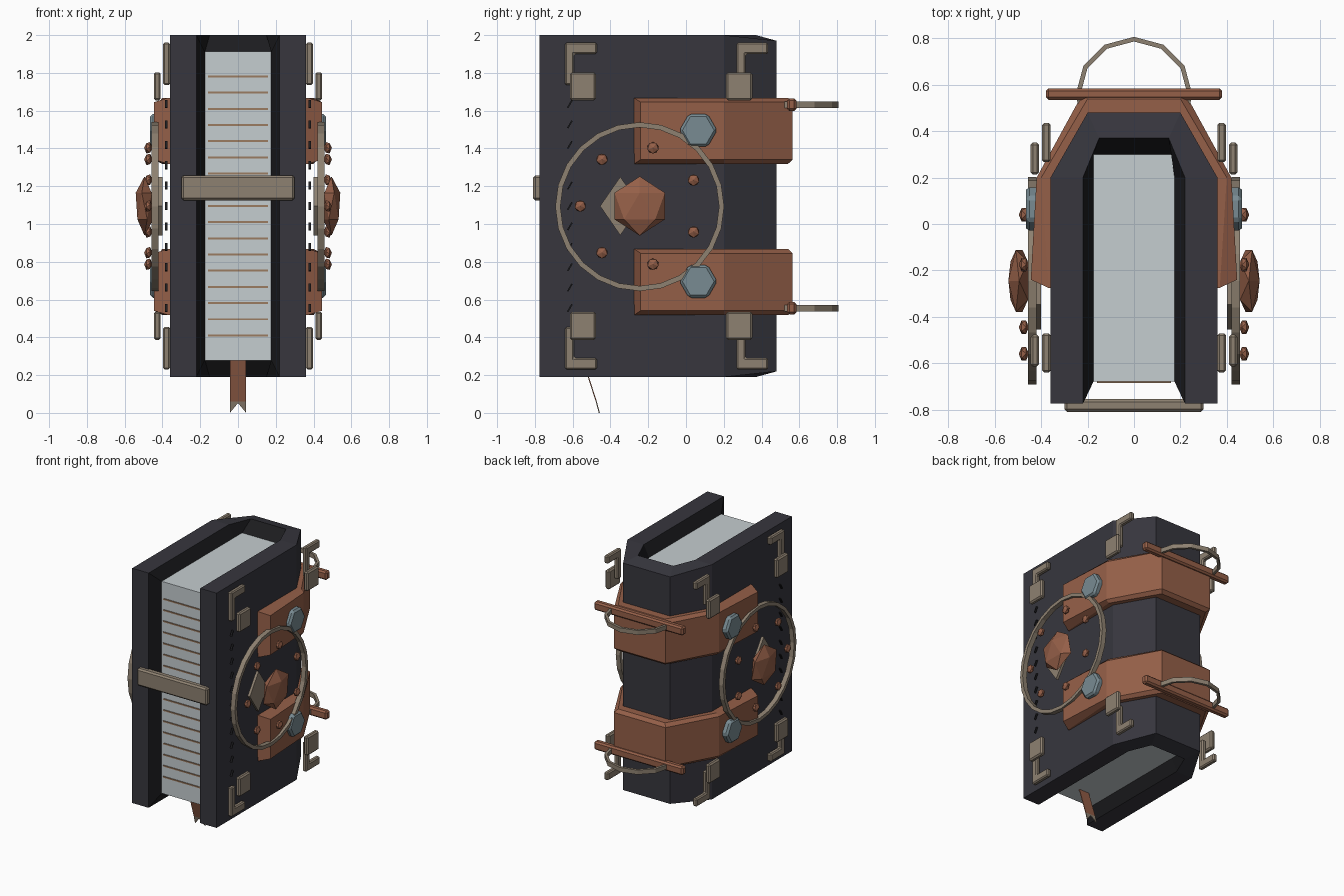
import bpy, bmesh, math
from mathutils import Matrix, Vector

if "Cube" in bpy.data.objects:
    bpy.data.objects.remove(bpy.data.objects["Cube"])


def material(name, rgb):
    m = bpy.data.materials.new(name)
    m.diffuse_color = (*rgb, 1)
    m.use_nodes = True
    m.node_tree.nodes["Principled BSDF"].inputs["Base Color"].default_value = m.diffuse_color
    return m


COVER = material("charcoal_leather", (0.038, 0.037, 0.048))
DARK = material("black_lining", (0.012, 0.012, 0.014))
BROWN = material("brown_leather", (0.30, 0.115, 0.065))
TAN = material("aged_brass", (0.27, 0.22, 0.165))
PAPER = material("pale_paper", (0.56, 0.61, 0.63))
STEEL = material("blue_steel", (0.19, 0.26, 0.29))
LINE = material("page_line", (0.33, 0.20, 0.12))
MID = 1.095  # height of the book's middle


def finish(bm, name, mats, mirror=False, bevel=0):
    if not isinstance(mats, list):
        mats = [mats]
    bmesh.ops.recalc_face_normals(bm, faces=bm.faces[:])
    me = bpy.data.meshes.new(name)
    bm.to_mesh(me)
    bm.free()
    for m in mats:
        me.materials.append(m)
    ob = bpy.data.objects.new(name, me)
    bpy.context.collection.objects.link(ob)
    if bevel:
        b = ob.modifiers.new("bevel", 'BEVEL')
        b.width, b.segments = bevel, 1
    if mirror:
        ob.modifiers.new("mirror", 'MIRROR')
    return ob


def add_box(bm, x, y, z):
    size = [b - a for a, b in (x, y, z)]
    mid = [(a + b) / 2 for a, b in (x, y, z)]
    bmesh.ops.create_cube(bm, size=1, matrix=Matrix.Translation(mid) @ Matrix.Diagonal((*size, 1)))


def boxes(name, mat, items, mirror=False, bevel=0):
    bm = bmesh.new()
    for it in items:
        add_box(bm, *it)
    return finish(bm, name, mat, mirror, bevel)


def prism(name, mat, pts, vec, mirror=False, bevel=0):
    bm = bmesh.new()
    f = bm.faces.new([bm.verts.new(p) for p in pts])
    r = bmesh.ops.extrude_face_region(bm, geom=[f])
    bmesh.ops.translate(bm, verts=[v for v in r["geom"] if isinstance(v, bmesh.types.BMVert)], vec=vec)
    return finish(bm, name, mat, mirror, bevel)


def flat_ring(name, mat, n, r_in, r_out, thick, matrix, mirror=False):
    """Square-section hoop around local z."""
    bm = bmesh.new()
    loops = []
    for r, h in ((r_in, 0), (r_out, 0), (r_out, thick), (r_in, thick)):
        loops.append([bm.verts.new(matrix @ Vector((r * math.cos(math.tau * i / n),
                                                    r * math.sin(math.tau * i / n), h)))
                      for i in range(n)])
    for k in range(4):
        a, b = loops[k], loops[(k + 1) % 4]
        for i in range(n):
            j = (i + 1) % n
            bm.faces.new((a[i], a[j], b[j], b[i]))
    return finish(bm, name, mat, mirror)


def both_sides(half):
    """Complete a half outline, running from -x to +x."""
    return [(-x, *r) for x, *r in half] + half[::-1]


# Cover: U-shaped shell whose inner rim slopes down to the page block
outer = both_sides([(0.36, -0.775, 0), (0.36, 0.2, 0), (0.2, 0.48, 0.03)])
rim = both_sides([(0.22, -0.775, 0), (0.22, 0.2, 0), (0.15, 0.37, 0)])
groove = both_sides([(0.175, -0.68, 0.088), (0.175, 0.2, 0.088), (0.175, 0.3, 0.088)])
bm = bmesh.new()
rings = [[[bm.verts.new((x, y, (2 - d) if top else 0.19 + d)) for x, y, d in pts]
          for pts in (outer, rim, groove)] for top in (1, 0)]
(oT, rT, gT), (oB, rB, gB) = rings
for a, b, mi in ((oT, rT, 0), (oB, rB, 0), (rT, gT, 1), (rB, gB, 1), (oT, oB, 0)):
    for i in range(5):
        bm.faces.new((a[i], a[i + 1], b[i + 1], b[i])).material_index = mi
for i in (0, 5):
    bm.faces.new((oT[i], rT[i], rB[i], oB[i]))
    bm.faces.new((rT[i], gT[i], gB[i], rB[i])).material_index = 1
finish(bm, "cover", [COVER, DARK])

# Page block and the lines across its front edge
boxes("pages", PAPER, [((-0.175, 0.175), (-0.68, 0.3), (0.278, 1.912))])
boxes("page_lines", LINE, [((-0.16, 0.16), (-0.686, -0.679), (z - 0.005, z + 0.005))
                           for z in [0.41 + 0.0857 * i for i in range(17)]])

# Front clasp bar
boxes("clasp", TAN, [((-0.3, 0.3), (-0.81, -0.755), (1.125, 1.258))], bevel=0.012)

# Bookmark ribbon with a forked, pale end
bm = bmesh.new()
rows = []
for off in (0, 0.006):
    rows.append([[bm.verts.new((x, y + off, z)) for x, y, z in row] for row in (
        [(-0.043, -0.55, 0.285), (0, -0.55, 0.285), (0.043, -0.55, 0.285)],
        [(-0.043, -0.478, 0.06), (0, -0.478, 0.06), (0.043, -0.478, 0.06)],
        [(-0.043, -0.462, 0.0), (0, -0.476, 0.052), (0.043, -0.462, 0.0)])])
for grid in rows:
    for k in range(2):
        for i in range(2):
            f = bm.faces.new((grid[k][i], grid[k][i + 1], grid[k + 1][i + 1], grid[k + 1][i]))
            f.material_index = k
bmesh.ops.bridge_loops(bm, edges=[e for e in bm.edges if e.is_boundary])
finish(bm, "bookmark", [BROWN, TAN])

# Straps round the spine, each with a bar and a hoop
strap_in = both_sides([(0.355, -0.275), (0.355, 0.2), (0.2, 0.475)])
strap_low = both_sides([(0.37, -0.275), (0.4, 0.2), (0.2, 0.54)])
strap_out = both_sides([(0.445, -0.24), (0.42, 0.2), (0.22, 0.565)])
for label, zc, zr in (("upper", 1.493, 1.632), ("lower", 0.693, 0.555)):
    bm = bmesh.new()
    loops = [[bm.verts.new((x, y, zc + h)) for x, y in pts] for pts, h in
             ((strap_in, 0.175), (strap_low, 0.175), (strap_out, 0.152),
              (strap_out, -0.152), (strap_low, -0.175), (strap_in, -0.175))]
    for k in range(6):
        a, b = loops[k], loops[(k + 1) % 6]
        for i in range(5):
            bm.faces.new((a[i], a[i + 1], b[i + 1], b[i]))
    for i in (0, 5):
        bm.faces.new([lp[i] for lp in loops])
    finish(bm, label + "_strap", BROWN)
    boxes(label + "_bar", BROWN, [((-0.38, 0.38), (0.535, 0.585), (zr - 0.033, zr + 0.033))], bevel=0.012)
    flat_ring(label + "_hoop", TAN, 12, 0.232, 0.252, 0.034,
              Matrix.Translation((0, 0.555, zr - 0.017)))

    # Hexagonal bolts on the strap sides
    bm = bmesh.new()
    bmesh.ops.create_cone(bm, cap_ends=True, segments=6, radius1=0.1, radius2=0.1, depth=0.06,
                          matrix=Matrix.Translation((0.435, 0.065, zc + 0.003))
                          @ Matrix.Rotation(math.pi / 2, 4, 'Y'))
    finish(bm, label + "_bolts", STEEL, True, 0.014)

# Large hoop on each side
flat_ring("side_hoop", TAN, 24, 0.42, 0.447, 0.037,
          Matrix.Translation((0.421, -0.245, 1.092)) @ Matrix.Rotation(math.pi / 2, 4, 'Y'), True)

# Diamond plate behind the gem
prism("diamond_plate", TAN, [(0.4, -0.455, 1.095), (0.4, -0.348, 0.94), (0.4, -0.24, 1.095),
                             (0.4, -0.348, 1.25)], (0.02, 0, 0), True)


def add_nugget(bm, x, y, z, r, depth, turn=0):
    bmesh.ops.create_icosphere(bm, subdivisions=1, radius=r,
                               matrix=Matrix.Translation((x, y, z))
                               @ Matrix.Diagonal((depth / r, 1, 1, 1))
                               @ Matrix.Rotation(turn, 4, 'Y'))


# Faceted gem and studs
bm = bmesh.new()
add_nugget(bm, 0.495, -0.245, MID, 0.157, 0.052)
finish(bm, "gem", BROWN, True)
bm = bmesh.new()
for y, dz in ((-0.445, 0.247), (0.04, 0.137), (-0.175, 0.308)):
    for s in (1, -1):
        add_nugget(bm, 0.475, y, MID + s * dz, 0.034, 0.022, math.pi / 2)
add_nugget(bm, 0.475, -0.56, MID, 0.034, 0.022, math.pi / 2)
finish(bm, "studs", BROWN, True)

# Corner brackets with square tabs
for label, y in (("front", -0.64), ("back", 0.267)):
    tab = -0.615 if label == "front" else 0.213
    for end, s in (("top", 1), ("bottom", -1)):
        prism(f"{label}_{end}_bracket", TAN,
              [(0.36, y + a, MID + s * b) for a, b in ((0, 0.865), (0, 0.64), (0.048, 0.64), (0.048, 0.805),
                                                      (0.168, 0.805), (0.168, 0.865))],
              (0.036, 0, 0), True, 0.008)
        zs = sorted((MID + s * 0.56, MID + s * 0.708))
        boxes(f"{label}_{end}_tab", TAN, [((0.409, 0.446), (tab, tab + 0.138), zs)], True, 0.01)

# Small slanted stitches along the front of each cover board
bm = bmesh.new()
for i in range(11):
    m = Matrix.Translation((0.379, -0.615, 1.635 - 0.108 * i)) @ Matrix.Rotation(math.radians(-30), 4, 'X')
    bmesh.ops.create_cube(bm, size=1, matrix=m @ Matrix.Diagonal((0.014, 0.008, 0.045, 1)))
finish(bm, "stitches", DARK, True)
